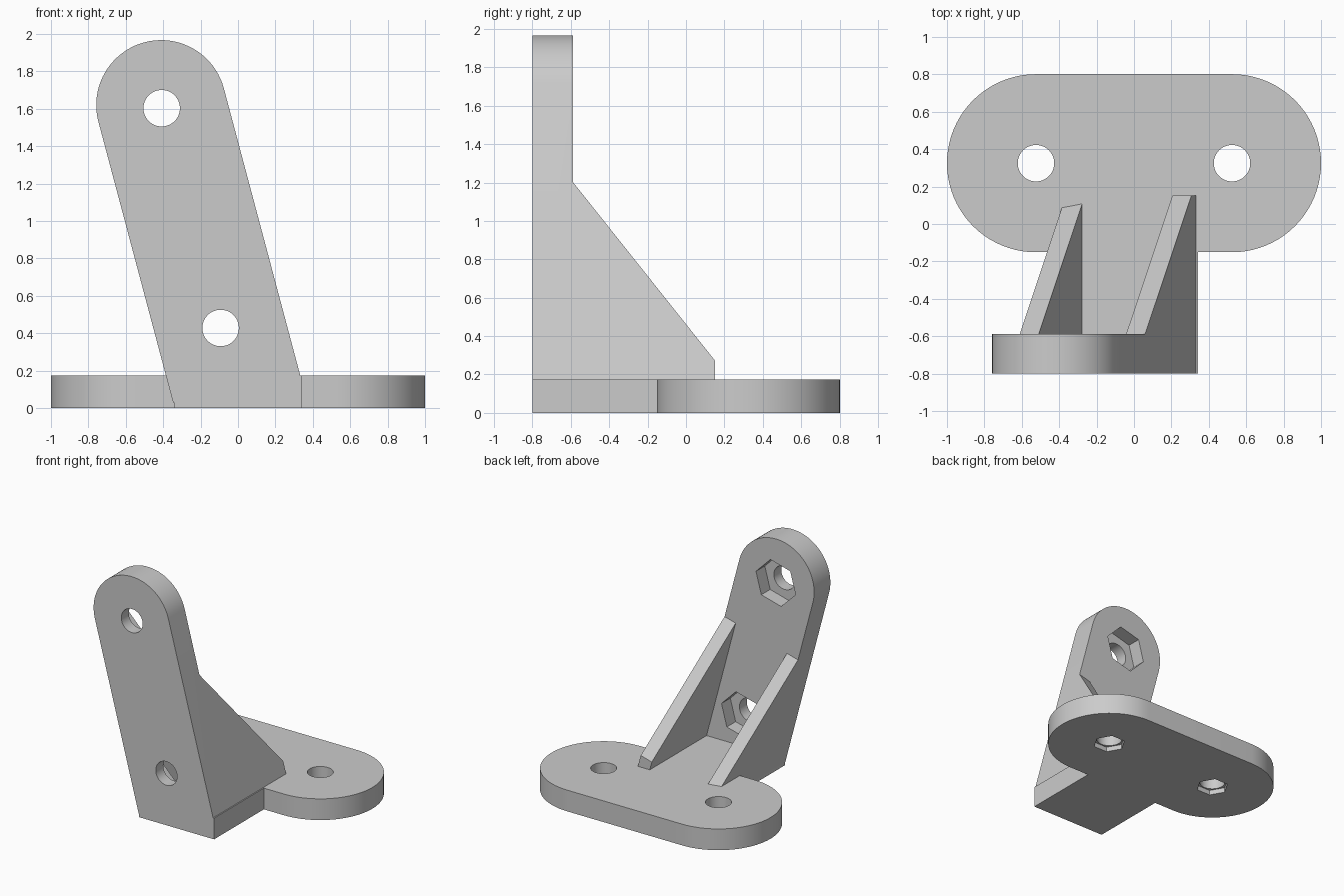
import bpy, bmesh
from math import sin, cos, pi, radians
from mathutils import Matrix, Vector

if "Cube" in bpy.data.objects:
    bpy.data.objects.remove(bpy.data.objects["Cube"], do_unlink=True)

grey = bpy.data.materials.new("plain grey")
grey.use_nodes = True
grey.diffuse_color = (0.6, 0.6, 0.6, 1)
grey.node_tree.nodes["Principled BSDF"].inputs["Base Color"].default_value = (0.6, 0.6, 0.6, 1)

TILT = radians(14.9)
FRONT, BACK = -0.80, -0.588          # upright thickness range in y
TOP = Vector((-0.411, 0, 1.62))      # centre of the rounded top end
HALF = 0.347                         # half width of the upright
SIDE = 0.342                         # half width of the tongue
THICK = 0.175                        # base thickness
HOLE = 0.0975
# leaning frame: local x across, local z along the upright
lean = Matrix.Translation(TOP) @ Matrix.Rotation(-TILT, 4, 'Y')


def arc(cx, cy, r, start, end, n=40):
    """Points along an arc, angles in degrees."""
    steps = [radians(start + (end - start) * i / n) for i in range(n + 1)]
    return [(cx + r * cos(a), cy + r * sin(a)) for a in steps]


def prism(name, points, place, direction, matrix=None, clips=()):
    """Extrude a flat outline, move it, then trim it with planes."""
    bm = bmesh.new()
    face = bm.faces.new([bm.verts.new(place(*p)) for p in points])
    ext = bmesh.ops.extrude_face_region(bm, geom=[face])
    moved = [v for v in ext["geom"] if isinstance(v, bmesh.types.BMVert)]
    bmesh.ops.translate(bm, verts=moved, vec=direction)
    if matrix:
        bm.transform(matrix)
    for co, no in clips:
        cut = bmesh.ops.bisect_plane(bm, geom=bm.verts[:] + bm.edges[:] + bm.faces[:],
                                     plane_co=co, plane_no=no, clear_outer=True)
        rim = [e for e in cut["geom_cut"] if isinstance(e, bmesh.types.BMEdge)]
        if rim:
            bmesh.ops.holes_fill(bm, edges=[e for e in bm.edges if e.is_boundary])
    bmesh.ops.recalc_face_normals(bm, faces=bm.faces[:])
    mesh = bpy.data.meshes.new(name)
    bm.to_mesh(mesh)
    bm.free()
    mesh.materials.append(grey)
    ob = bpy.data.objects.new(name, mesh)
    bpy.context.scene.collection.objects.link(ob)
    return ob


def combine(target, tool, operation):
    """Apply a boolean and discard the tool object."""
    tool.hide_render = True
    mod = target.modifiers.new(operation, 'BOOLEAN')
    mod.operation, mod.solver, mod.object = operation, 'EXACT', tool
    bpy.context.view_layer.objects.active = target
    bpy.ops.object.modifier_apply(modifier=mod.name)
    bpy.data.objects.remove(tool, do_unlink=True)


# Base: rounded slab with a tongue reaching forward
BX, BY, BR = 0.524, 0.325, 0.476
outline = (arc(BX, BY, BR, -90, 90) + arc(-BX, BY, BR, 90, 270)
           + [(-SIDE, BY - BR), (-SIDE, FRONT), (SIDE, FRONT), (SIDE, BY - BR)])
bracket = prism("angle_bracket", outline, lambda x, y: (x, y, 0), (0, 0, THICK))

# Leaning parts are trimmed low down and flush with the tongue's left side
trims = [((0, 0, 0.03), (0, 0, -1)), ((SIDE, 0, 0), (1, 0, 0))]

# Upright: leaning plate with a round top
upright = prism("upright", arc(0, 0, HALF, 0, 180) + [(-HALF, -1.9), (HALF, -1.9)],
                lambda s, t: (s, FRONT, t), (0, BACK - FRONT, 0), lean, trims)
combine(bracket, upright, 'UNION')

# Ribs: one flush with each edge of the upright
rib_outline = [(BACK - 0.06, -0.526), (BACK, -0.526), (0.152, -1.488),
               (0.152, -1.9), (BACK - 0.06, -1.9)]
RIB = 0.105
for name, s in (("left_rib", HALF - RIB), ("right_rib", -HALF)):
    rib = prism(name, rib_outline, lambda y, t: (s, y, t), (RIB, 0, 0), lean, trims)
    combine(bracket, rib, 'UNION')

# Bolt holes with hexagonal nut pockets behind, through the upright
for x, z in ((-0.408, 1.603), (-0.093, 0.428)):
    spot = Matrix.Translation((x, 0, z)) @ Matrix.Rotation(-TILT, 4, 'Y')
    for name, r, n, start in (("bolt_cutter", HOLE, 48, FRONT - 0.1),
                              ("nut_cutter", 0.187, 6, BACK - 0.115)):
        cutter = prism(name, arc(0, 0, r, 0, 360, n)[:-1],
                       lambda s, t: (s, start, t), (0, BACK + 0.05 - start, 0), spot)
        combine(bracket, cutter, 'DIFFERENCE')

# Screw holes through the base, slightly widened to a hexagon underneath
for x in (-BX, BX):
    for name, r, n, height in (("screw_cutter", HOLE, 48, 0.5), ("recess_cutter", 0.125, 6, 0.14)):
        cutter = prism(name, arc(x, BY, r, 0, 360, n)[:-1],
                       lambda a, b: (a, b, -0.1), (0, 0, height))
        combine(bracket, cutter, 'DIFFERENCE')

# Smooth the round walls, keep the corners crisp
bpy.ops.object.select_all(action='DESELECT')
bracket.select_set(True)
bpy.context.view_layer.objects.active = bracket
bpy.ops.object.shade_smooth_by_angle(angle=radians(25))
